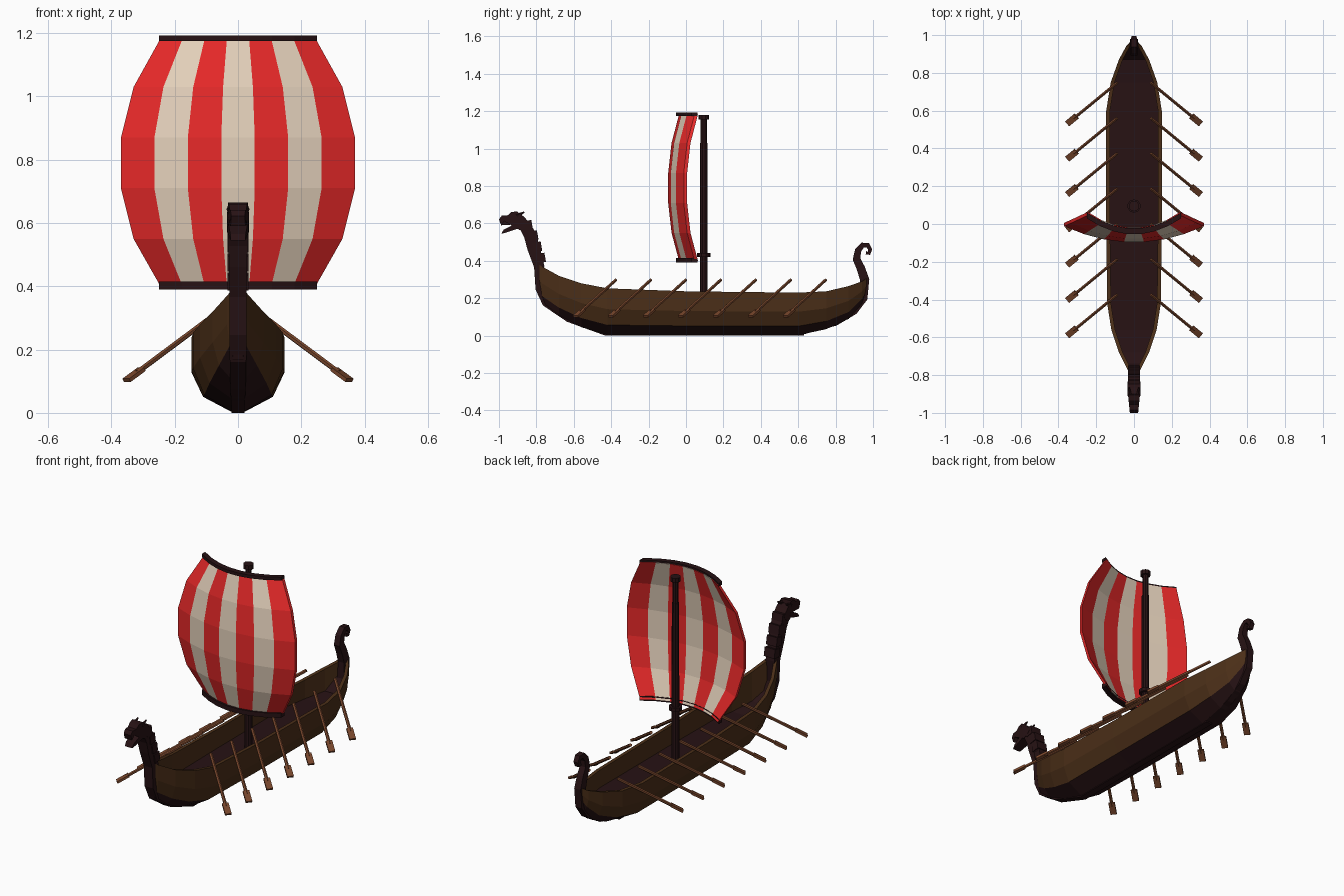
import bpy, bmesh, math
from mathutils import Vector, Matrix

if "Cube" in bpy.data.objects:
    bpy.data.objects.remove(bpy.data.objects["Cube"])

def mat(name, rgb):
    m = bpy.data.materials.new(name)
    m.diffuse_color = (*rgb, 1)
    m.use_nodes = True
    m.node_tree.nodes["Principled BSDF"].inputs["Base Color"].default_value = m.diffuse_color
    return m

BROWN = mat("hull_brown", (0.07, 0.028, 0.009))
DARK = mat("dark_wood", (0.02, 0.006, 0.007))
OAR = mat("oar_wood", (0.19, 0.062, 0.025))
RED = mat("sail_red", (0.80, 0.022, 0.022))
CREAM = mat("sail_cream", (0.78, 0.64, 0.50))

def finish(name, bm, *mats):
    bmesh.ops.recalc_face_normals(bm, faces=bm.faces[:])
    me = bpy.data.meshes.new(name)
    bm.to_mesh(me)
    bm.free()
    for m in mats:
        me.materials.append(m)
    ob = bpy.data.objects.new(name, me)
    bpy.context.collection.objects.link(ob)
    return ob

def loft(name, rings, mats, rule=None):
    """Join closed rings of equal length; rule(i) gives the material of side i."""
    bm = bmesh.new()
    vs = [[bm.verts.new(p) for p in r] for r in rings]
    n = len(rings[0])
    for a, b in zip(vs, vs[1:]):
        for i in range(n):
            j = (i + 1) % n
            f = bm.faces.new((a[i], a[j], b[j], b[i]))
            f.material_index = rule(i) if rule else 0
    caps = [bm.faces.new(vs[0]), bm.faces.new(vs[-1])]
    bmesh.ops.triangulate(bm, faces=caps)
    return finish(name, bm, *mats)

def ribbon(name, pts, m):
    """Rectangular bar along a (y, z, thickness, half width) path."""
    rings = []
    for i, (y, z, t, w) in enumerate(pts):
        a, b = pts[max(i - 1, 0)], pts[min(i + 1, len(pts) - 1)]
        d = Vector((b[0] - a[0], b[1] - a[1])).normalized() * t / 2
        ny, nz = -d.y, d.x
        rings.append([(-w, y + ny, z + nz), (w, y + ny, z + nz),
                      (w, y - ny, z - nz), (-w, y - ny, z - nz)])
    return loft(name, rings, [m])

def rod(bm, p, q, r1, r2, n):
    p, q = Vector(p), Vector(q)
    d = q - p
    M = Matrix.Translation((p + q) / 2) @ d.to_track_quat('Z', 'Y').to_matrix().to_4x4()
    bmesh.ops.create_cone(bm, cap_ends=True, segments=n, radius1=r1, radius2=r2,
                          depth=d.length, matrix=M)

def box(bm, c, size, rot=Matrix.Identity(4)):
    bmesh.ops.create_cube(bm, size=1, matrix=Matrix.Translation(c) @ rot @ Matrix.Diagonal((*size, 1)))

# hull: stations of (y, half width, bottom z, rim z)
stations = [(-.80, .018, .25, .39), (-.77, .035, .17, .37), (-.68, .08, .105, .32),
            (-.56, .12, .045, .28), (-.42, .142, .005, .253), (0, .147, .003, .237),
            (.6, .147, .003, .23), (.75, .123, .035, .237), (.87, .08, .09, .265),
            (.94, .042, .17, .29), (.97, .016, .23, .31)]
rings = []
for y, w, zb, zs in stations:
    h, wi = zs - zb, max(w - .02, .004)
    deck = min(max(.13, zb + .05), zs - .02)
    half = [(min(.02, w * .5), zb), (w * .75, zb + .21 * h), (w, zb + .55 * h),
            (w, zs), (wi, zs), (wi, deck)]
    rings.append([(x, y, z) for x, z in half] + [(-x, y, z) for x, z in reversed(half)])
# sides 0, 10, 11 are the bottom planks; side 5 is the deck
loft("hull", rings, [BROWN, DARK], lambda i: 1 if i in (0, 5, 10, 11) else 0)

# keel, stem and neck; stern post with curl
ribbon("keel_and_stem", [(.63, .014, .028, .02), (-.43, .014, .028, .02), (-.63, .088, .03, .024),
       (-.75, .175, .04, .026), (-.782, .25, .045, .027), (-.785, .37, .055, .027),
       (-.815, .47, .068, .028), (-.835, .54, .066, .03), (-.87, .60, .06, .032)], DARK)
ribbon("stern_post", [(.60, .014, .028, .02), (.80, .068, .03, .02), (.90, .13, .035, .02),
       (.948, .20, .045, .02), (.955, .30, .05, .02), (.935, .36, .045, .019), (.912, .41, .042, .018),
       (.92, .455, .034, .017), (.945, .485, .028, .016), (.972, .483, .026, .015),
       (.985, .46, .022, .014), (.978, .44, .02, .013), (.962, .443, .018, .012)], DARK)

# figurehead: head and lower jaw cut from side profiles, narrowing to the snout
def plate(name, prof):
    ring = lambda s: [(s * (.034 - .1 * max(0, -y - .88)), y, z) for y, z in prof]
    loft(name, [ring(-1), ring(1)], [DARK])

plate("figurehead", [(-.86, .57), (-.835, .60), (-.865, .635), (-.90, .645), (-.905, .665),
      (-.935, .66), (-.955, .642), (-.985, .642), (-1.0, .622), (-.988, .59), (-.972, .612),
      (-.93, .602), (-.91, .585), (-.89, .565)])
plate("lower_jaw", [(-.90, .60), (-.93, .59), (-.975, .566), (-.988, .545), (-.965, .55), (-.89, .575)])
bm = bmesh.new()
for y, z in ((-.775, .415), (-.795, .475), (-.815, .535), (-.845, .59)):
    box(bm, (0, y, z), (.066, .045, .05), Matrix.Rotation(math.radians(10), 4, 'X'))
for s in (-1, 1):
    rod(bm, (s * .024, -.905, .64), (s * .026, -.865, .66), .013, .004, 5)
finish("neck_plates_and_ears", bm, DARK)

# mast with collar and cap
bm = bmesh.new()
rod(bm, (0, .095, .1), (0, .095, 1.03), .021, .02, 10)
rod(bm, (0, .095, 1.03), (0, .095, 1.165), .017, .017, 10)
rod(bm, (0, .095, 1.155), (0, .095, 1.18), .028, .028, 10)
rod(bm, (0, .095, .42), (0, .095, .441), .035, .035, 10)
finish("mast", bm, DARK)

# sail: seven striped columns, five rows, bulging forward
rows = [(.40, .245, 0), (.55, .33, -.04), (.71, .37, -.058),
        (.87, .37, -.058), (1.03, .33, -.04), (1.183, .245, 0)]
us = [-1 + 2 * i / 7 for i in range(8)]
sail_y = lambda u: -.03 + .085 * u * u
bm = bmesh.new()
layers = []
for off in (-.009, .009):
    layers.append([[bm.verts.new((u * w, sail_y(u) + b + off, z)) for u in us] for z, w, b in rows])
for L in layers:
    for r in range(5):
        for c in range(7):
            f = bm.faces.new((L[r][c], L[r][c + 1], L[r + 1][c + 1], L[r + 1][c]))
            f.material_index = c % 2
F, B = layers
for r in range(5):
    for c in (0, 7):
        bm.faces.new((F[r][c], F[r + 1][c], B[r + 1][c], B[r][c]))
for r in (0, 5):
    for c in range(7):
        bm.faces.new((F[r][c], F[r][c + 1], B[r][c + 1], B[r][c])).material_index = c % 2
finish("sail", bm, RED, CREAM)

# yards follow the curved top and bottom edges of the sail
for name, z0, z1 in (("top_yard", 1.175, 1.193), ("bottom_yard", .39, .416)):
    loft(name, [[(u * .25, sail_y(u) + dy, z) for dy, z in
                 ((-.025, z0), (.006, z0), (.006, z1), (-.025, z1))] for u in us], [DARK])

# oars: seven each side, shaft plus flat blade
for s, side in ((-1, "left"), (1, "right")):
    for i in range(7):
        y = -.59 + .187 * i
        tip, grip = Vector((s * .352, y, .103)), Vector((s * .09, y + .215, .298))
        d = (grip - tip).normalized()
        wide = d.cross(Vector((0, 0, 1))).normalized()
        R = Matrix((wide, d, wide.cross(d))).transposed().to_4x4()
        bm = bmesh.new()
        rod(bm, tip + d * .05, grip, .009, .009, 6)
        box(bm, tip + d * .035, (.034, .07, .012), R)
        finish(f"{side}_oar_{i + 1}", bm, OAR)
